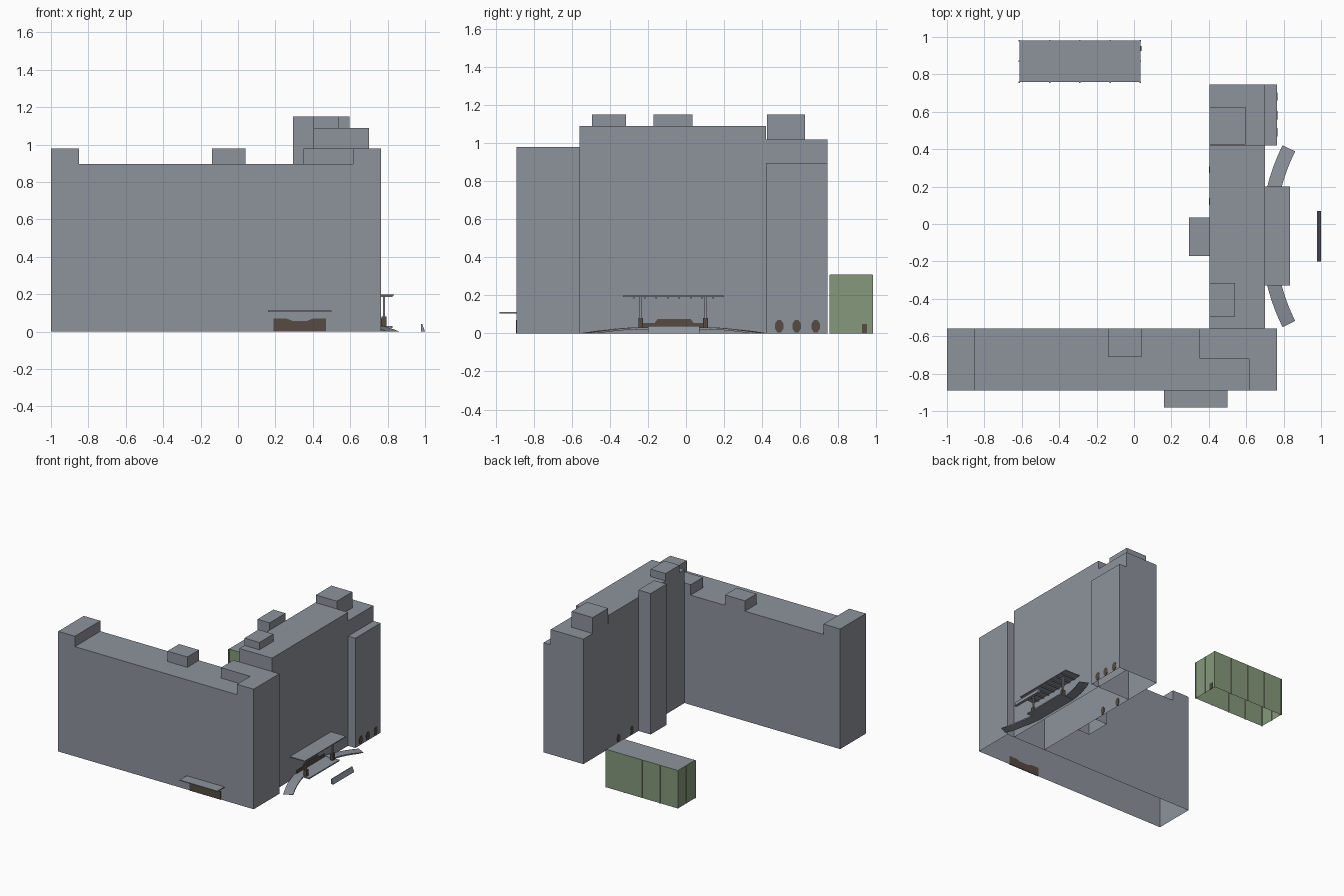
import bpy, bmesh, math

if "Cube" in bpy.data.objects:
    bpy.data.objects.remove(bpy.data.objects["Cube"])

def material(name, col):
    m = bpy.data.materials.new(name)
    m.diffuse_color = (*col, 1)
    m.use_nodes = True
    m.node_tree.nodes["Principled BSDF"].inputs["Base Color"].default_value = m.diffuse_color
    return m

GREY = material("wall_grey", (0.27, 0.29, 0.33))
GREEN = material("glass_green", (0.24, 0.32, 0.20))
BROWN = material("dark_brown", (0.09, 0.07, 0.055))

def finish(bm, name, *mats):
    bmesh.ops.recalc_face_normals(bm, faces=bm.faces)
    me = bpy.data.meshes.new(name)
    bm.to_mesh(me)
    bm.free()
    for m in mats:
        me.materials.append(m)
    ob = bpy.data.objects.new(name, me)
    bpy.context.collection.objects.link(ob)
    return ob

def prism(name, outline, depth, mat, to3d, open_start=False):
    """Extrude a 2D outline; to3d maps (a, b, depth) to a point."""
    bm = bmesh.new()
    lo = [bm.verts.new(to3d(a, b, depth[0])) for a, b in outline]
    hi = [bm.verts.new(to3d(a, b, depth[1])) for a, b in outline]
    n = len(lo)
    for i in range(n):
        j = (i + 1) % n
        bm.faces.new((lo[i], lo[j], hi[j], hi[i]))
    top = bm.faces.new(hi)
    if open_start:
        bmesh.ops.recalc_face_normals(bm, faces=bm.faces)
        if top.normal.z < 0:
            bmesh.ops.reverse_faces(bm, faces=bm.faces)
    else:
        bm.faces.new(lo[::-1])
    return finish(bm, name, mat)

def plan(a, b, d): return (a, b, d)
def front(a, b, d): return (a, d, b)
def side(a, b, d): return (d, a, b)

def box(name, x, y, z, mat=GREY, open_bottom=False):
    pts = [(x[0], y[0]), (x[1], y[0]), (x[1], y[1]), (x[0], y[1])]
    return prism(name, pts, z, mat, plan, open_bottom)

# Main L-shaped building, shells open underneath
box("south_wing", (-1, 0.765), (-0.89, -0.56), (0, 0.895), open_bottom=True)
box("east_wing", (0.405, 0.70), (-0.56, 0.42), (0, 1.09), open_bottom=True)
box("east_wing_north_end", (0.405, 0.70), (0.42, 0.745), (0, 1.02), open_bottom=True)
box("east_wing_bay", (0.70, 0.765), (0.42, 0.745), (0, 0.895), open_bottom=True)
box("lift_shaft", (0.295, 0.405), (-0.17, 0.035), (0, 1.15), open_bottom=True)

# Raised roof volumes
box("roof_block_west", (-1, -0.85), (-0.89, -0.56), (0.895, 0.98), open_bottom=True)
box("roof_block_middle", (-0.14, 0.04), (-0.71, -0.56), (0.895, 0.98), open_bottom=True)
prism("roof_block_corner", [(0.35, -0.56), (0.35, -0.72), (0.615, -0.72), (0.615, -0.89),
      (0.765, -0.89), (0.765, -0.56)], (0.895, 0.98), GREY, plan, True)
box("roof_block_south", (0.405, 0.54), (-0.495, -0.315), (1.09, 1.15), open_bottom=True)
box("roof_block_north", (0.405, 0.595), (0.425, 0.625), (1.02, 1.15), open_bottom=True)

# South entrance: canopy and doors
box("south_canopy", (0.16, 0.50), (-0.98, -0.89), (0.105, 0.112))
prism("south_doors", [(0.19, 0), (0.47, 0), (0.47, 0.07), (0.40, 0.07), (0.37, 0.058),
      (0.29, 0.058), (0.26, 0.07), (0.19, 0.07)], (-0.894, -0.887), BROWN, front)

# East entrance: canopy with ribs, posts, platform and doors
box("east_canopy", (0.70, 0.835), (-0.33, 0.20), (0.192, 0.199))
for i in range(8):
    y = -0.28 + i * 0.06
    box("canopy_rib", (0.70, 0.825), (y, y + 0.008), (0.184, 0.192))
box("entrance_platform", (0.70, 0.825), (-0.26, 0.13), (0.02, 0.03))
for y in (-0.238, 0.103):
    box("canopy_post", (0.775, 0.787), (y - 0.006, y + 0.006), (0.03, 0.192))
    box("post_base", (0.768, 0.794), (y - 0.013, y + 0.013), (0.03, 0.08), BROWN)
prism("east_doors", [(-0.245, 0.03), (0.115, 0.03), (0.115, 0.055), (0.04, 0.055), (0.025, 0.075),
      (-0.15, 0.075), (-0.165, 0.055), (-0.245, 0.055)], (0.697, 0.705), BROWN, side)

# Two curved driveway ramps falling from the platform to the ground
def ramp(name, sgn):
    bm = bmesh.new()
    n, mid, cx = 12, -0.065, 1.77
    prev = first = None
    for i in range(n + 1):
        t = i / n
        a = math.radians(10 + 16.5 * t)
        z = 0.03 * (1 - t ** 1.5) + 0.002
        ring = []
        for r, dz in ((1.09, 0), (1.015, 0), (1.015, -0.01), (1.09, -0.01)):
            ring.append(bm.verts.new((cx - r * math.cos(a), mid + sgn * r * math.sin(a),
                                      max(0, z + dz))))
        if prev:
            for k in range(4):
                m = (k + 1) % 4
                bm.faces.new((prev[k], prev[m], ring[m], ring[k]))
        first = first or ring
        prev = ring
    bm.faces.new(first)
    bm.faces.new(prev)
    finish(bm, name, GREY)

ramp("ramp_north", 1)
ramp("ramp_south", -1)

# Low wedge-shaped block in front of the entrance
prism("forecourt_block", [(0.978, 0), (1.0, 0), (0.985, 0.04), (0.978, 0.04)],
      (-0.2, 0.07), GREY, front)

# Small rounded doors at ground level
def small_door(name, c, face, to3d, w=0.024):
    pts = [(c + w * math.cos(k * math.pi / 4 + math.pi / 8),
            0.038 + 0.035 * math.sin(k * math.pi / 4 + math.pi / 8)) for k in range(8)]
    prism(name, pts, (face - 0.003, face + 0.003), BROWN, to3d)

for y in (0.49, 0.582, 0.682):
    small_door("bay_door", y, 0.765, side)
for y in (0.29, 0.12):
    small_door("west_door", y, 0.405, side, 0.02)
box("pavilion_door", (0.033, 0.039), (0.925, 0.952), (0, 0.05), BROWN)

# Glazed pavilion: green walls, grey roof, slim posts
pav = box("pavilion", (-0.613, 0.034), (0.758, 0.98), (0, 0.31), GREEN, True)
pav.data.materials.append(GREY)
for p in pav.data.polygons:
    p.material_index = 1 if abs(p.normal.z) > 0.5 else 0
spots = [(-0.613 + i * 0.16175, y) for i in range(5) for y in (0.758, 0.98)]
for x, y in spots + [(-0.613, 0.869), (0.034, 0.869)]:
    box("pavilion_post", (x - 0.004, x + 0.004), (y - 0.004, y + 0.004), (0, 0.308), GREEN)
